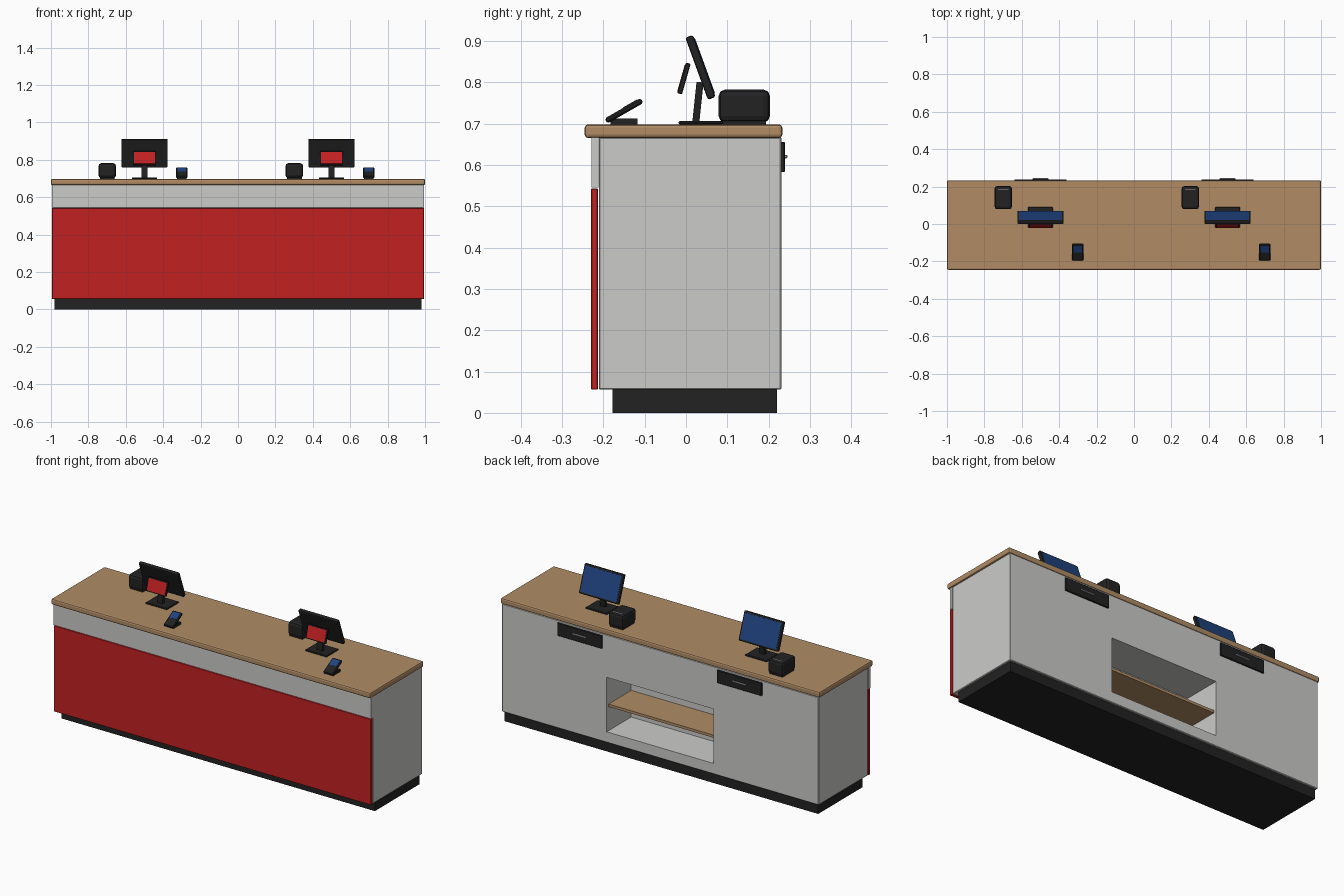
import bpy, math
from mathutils import Matrix, Vector

if "Cube" in bpy.data.objects:
    bpy.data.objects.remove(bpy.data.objects["Cube"])


def material(name, r, g, b):
    m = bpy.data.materials.new(name)
    m.diffuse_color = (r, g, b, 1)
    m.use_nodes = True
    m.node_tree.nodes["Principled BSDF"].inputs["Base Color"].default_value = m.diffuse_color
    return m


GREY = material("light grey", 0.60, 0.60, 0.585)
RED = material("red", 0.54, 0.015, 0.016)
WOOD = material("wood", 0.44, 0.265, 0.133)
BLACK = material("black", 0.016, 0.016, 0.017)
BLUE = material("screen blue", 0.014, 0.055, 0.21)
METAL = material("metal grey", 0.40, 0.40, 0.40)


def box(name, centre, size, mat, tilt=0, offset=(0, 0, 0), bevel=0, segments=1):
    """Box tilted about x (degrees); offset is measured in the tilted frame."""
    bpy.ops.mesh.primitive_cube_add(size=1)
    ob = bpy.context.object
    ob.name = name
    rot = Matrix.Rotation(math.radians(tilt), 4, 'X')
    ob.data.transform(Matrix.Diagonal((*size, 1)))
    ob.matrix_world = Matrix.Translation(centre) @ rot @ Matrix.Translation(Vector(offset))
    ob.data.materials.append(mat)
    if bevel:
        mod = ob.modifiers.new("bevel", 'BEVEL')
        mod.width, mod.segments = bevel, segments
        bpy.ops.object.modifier_apply(modifier=mod.name)
    return ob


def span(name, x, y, z, mat, **kw):
    """Box given by its min/max on each axis."""
    return box(name, [(a + b) / 2 for a, b in (x, y, z)],
               [b - a for a, b in (x, y, z)], mat, **kw)


# Counter: plinth, body, front panels, worktop
span("plinth", (-0.982, 0.982), (-0.178, 0.22), (0, 0.058), BLACK)
body = span("body", (-0.992, 0.992), (-0.211, 0.231), (0.056, 0.667), GREY, bevel=0.003)
span("front_lower_panel", (-0.994, 0.994), (-0.23, -0.213), (0.056, 0.543), RED, bevel=0.002)
span("front_upper_band", (-0.994, 0.994), (-0.229, -0.212), (0.545, 0.667), GREY)
span("worktop", (-1, 1), (-0.245, 0.233), (0.665, 0.698), WOOD, bevel=0.008, segments=2)

# Open niche cut into the staff side, with a shelf
cutter = span("niche_cutter", (-0.335, 0.335), (0.012, 0.3), (0.117, 0.425), GREY)
cutter.hide_render = True
mod = body.modifiers.new("niche", 'BOOLEAN')
mod.object, mod.operation, mod.solver = cutter, 'DIFFERENCE', 'EXACT'
bpy.context.view_layer.objects.active = body
bpy.ops.object.modifier_apply(modifier=mod.name)
bpy.data.objects.remove(cutter)
span("niche_shelf", (-0.336, 0.336), (0.011, 0.215), (0.253, 0.268), WOOD)


def workstation(side, cx):
    def part(name, c, size, mat, **kw):
        return box(f"{side}_{name}", (cx + c[0], c[1], c[2]), size, mat, **kw)

    # Cash drawer under the worktop
    part("drawer_front", (0, 0.234, 0.619), (0.28, 0.01, 0.073), BLACK, bevel=0.002)
    part("drawer_handle", (0, 0.2415, 0.62), (0.085, 0.007, 0.009), METAL, bevel=0.002)

    # Monitor on its stand, screen facing the staff
    part("monitor_base", (0, 0.036, 0.702), (0.136, 0.108, 0.009), BLACK, bevel=0.003)
    part("monitor_column", (0, 0.029, 0.753), (0.032, 0.017, 0.095), BLACK, tilt=-6)
    mon = (0, 0.035, 0.836)
    part("monitor_case", mon, (0.248, 0.02, 0.16), BLACK, tilt=20, bevel=0.006, segments=2)
    part("monitor_screen", mon, (0.228, 0.003, 0.14), BLUE, tilt=20, offset=(0, 0.0102, 0))

    # Small red display facing the customer
    disp = (0, -0.005, 0.809)
    part("customer_display", disp, (0.125, 0.012, 0.077), BLACK, tilt=-16, bevel=0.002)
    part("customer_screen", disp, (0.113, 0.002, 0.066), RED, tilt=-16, offset=(0, -0.0062, 0))

    # Receipt printer with paper slot
    part("printer_foot", (-0.199, 0.141, 0.701), (0.08, 0.104, 0.01), BLACK)
    part("printer", (-0.199, 0.141, 0.7425), (0.094, 0.124, 0.079), BLACK, bevel=0.015, segments=2)
    part("printer_slot", (-0.199, 0.183, 0.782), (0.056, 0.005, 0.002), METAL)

    # Card terminal on a cradle
    part("terminal_cradle", (0.199, -0.15, 0.705), (0.05, 0.066, 0.014), BLACK)
    term = (0.199, -0.15, 0.731)
    part("terminal", term, (0.06, 0.1, 0.014), BLACK, tilt=29.7, bevel=0.004)
    part("terminal_screen", term, (0.046, 0.04, 0.002), BLUE, tilt=29.7, offset=(0, 0.021, 0.0072))


workstation("left", -0.5)
workstation("right", 0.5)
